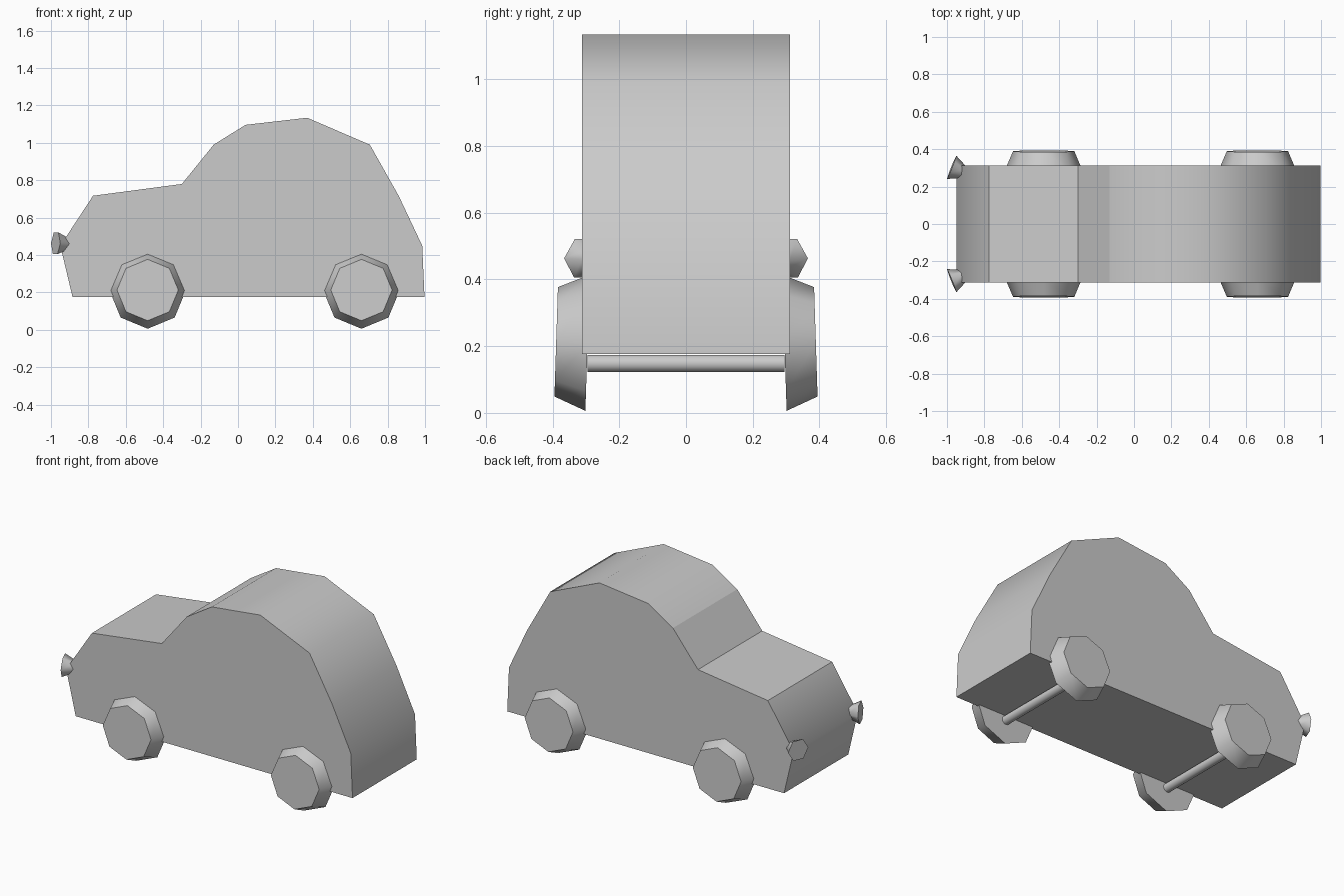
import bpy, bmesh, math
from mathutils import Vector

cube = bpy.data.objects.get("Cube")
if cube:
    bpy.data.objects.remove(cube)

grey = bpy.data.materials.new("light_grey")
grey.use_nodes = True
COLOUR = (0.6, 0.6, 0.6, 1)
grey.diffuse_color = COLOUR
grey.node_tree.nodes["Principled BSDF"].inputs["Base Color"].default_value = COLOUR


def finish(name, bm):
    """Turn a bmesh into a named, coloured object."""
    bmesh.ops.recalc_face_normals(bm, faces=bm.faces)
    mesh = bpy.data.meshes.new(name)
    bm.to_mesh(mesh)
    bm.free()
    mesh.materials.append(grey)
    obj = bpy.data.objects.new(name, mesh)
    bpy.context.collection.objects.link(obj)
    return obj


def loft(name, ring_a, ring_b, sharp):
    """Join two matching rings with smooth sides and flat caps."""
    bm = bmesh.new()
    a = [bm.verts.new(p) for p in ring_a]
    b = [bm.verts.new(p) for p in ring_b]
    n = len(a)
    for i in range(n):
        j = (i + 1) % n
        bm.faces.new((a[i], a[j], b[j], b[i])).smooth = True
    for ring in (a, b):
        cap = bm.faces.new(ring)
        for edge in cap.edges:
            edge.smooth = False
    for i in sharp:
        bm.edges.get((a[i], b[i])).smooth = False
    return finish(name, bm)


def frustum(name, start, end, r_start, r_end, sides):
    """Tapered prism between two points, with one corner level with the axis."""
    start, end = Vector(start), Vector(end)
    axis = (end - start).normalized()
    across = axis.cross(Vector((0, 0, 1))).normalized()
    up = across.cross(axis)

    def ring(centre, radius):
        angles = [i * math.tau / sides for i in range(sides)]
        return [centre + radius * (across * math.cos(t) + up * math.sin(t)) for t in angles]

    return loft(name, ring(start, r_start), ring(end, r_end), ())


# Body: side profile extruded across the width
profile = [(-0.885, 0.177), (-0.95, 0.45), (-0.775, 0.717), (-0.30, 0.78),
           (-0.13, 0.99), (0.04, 1.096), (0.37, 1.134), (0.705, 0.99),
           (0.86, 0.715), (0.985, 0.45), (0.997, 0.177)]
HALF = 0.312
loft("body", [(x, -HALF, z) for x, z in profile], [(x, HALF, z) for x, z in profile],
     (0, 2, 3, 4, len(profile) - 1))

# Wheels and axles
for end, x in (("front", -0.483), ("rear", 0.66)):
    frustum(end + "_axle", (x, -0.295, 0.148), (x, 0.295, 0.148), 0.026, 0.026, 16)
    for side, s in (("near", -1), ("far", 1)):
        frustum(f"{end}_{side}_wheel", (x, s * 0.295, 0.21), (x, s * 0.389, 0.213),
                0.204, 0.164, 8)

# Headlamps, turned slightly outward
for side, s in (("near", -1), ("far", 1)):
    frustum(side + "_headlamp", (-0.915, s * 0.279, 0.46), (-0.975, s * 0.303, 0.463),
            0.036, 0.067, 6)
